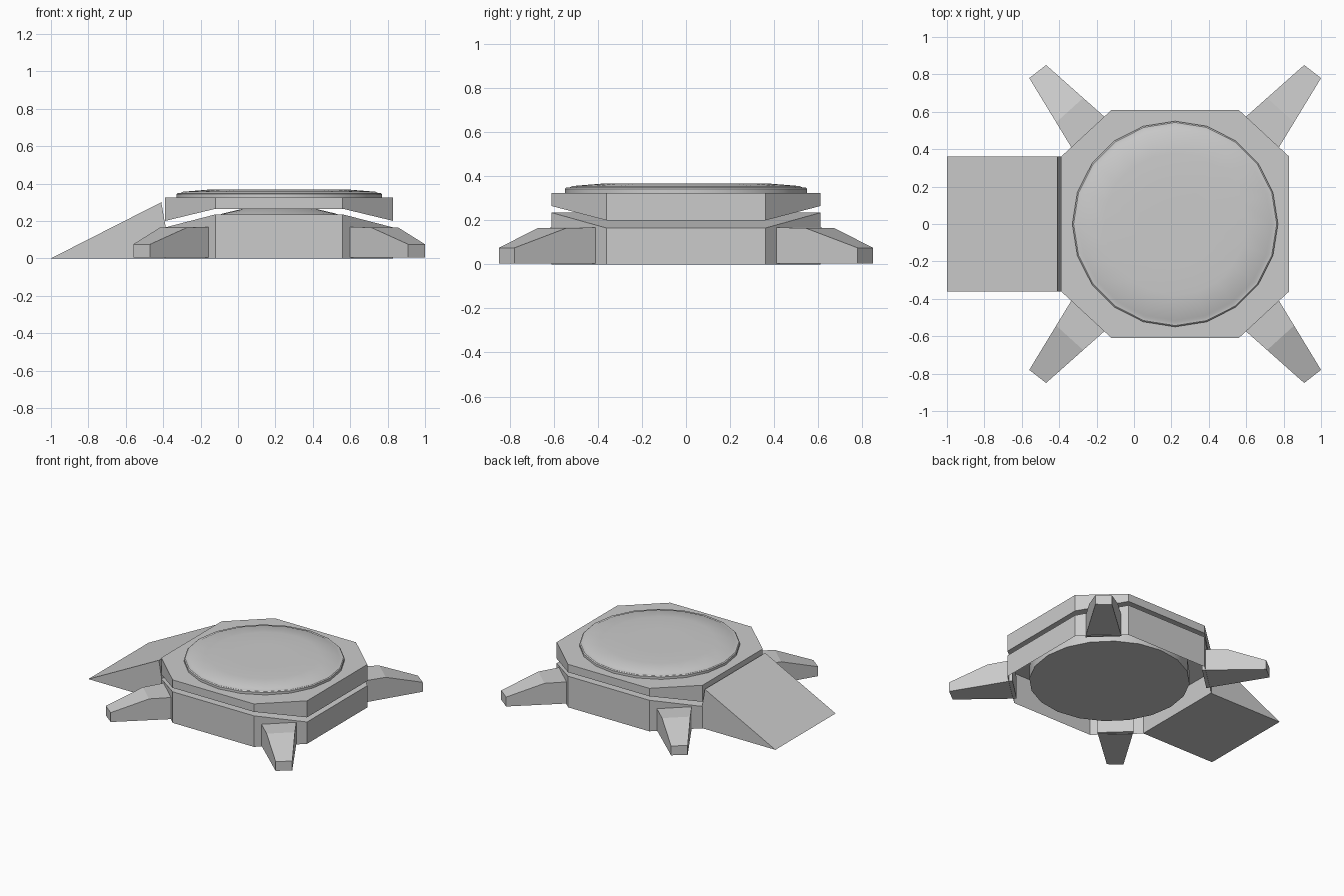
import bpy, bmesh, math
from mathutils import Vector

if "Cube" in bpy.data.objects:
    bpy.data.objects.remove(bpy.data.objects["Cube"])

CX = 0.22  # centre of the platform along x


def make(name, verts, faces, smooth=None):
    me = bpy.data.meshes.new(name)
    me.from_pydata([tuple(v) for v in verts], [], faces)
    bm = bmesh.new()
    bm.from_mesh(me)
    # closed meshes get consistent outward normals
    bmesh.ops.recalc_face_normals(bm, faces=bm.faces)
    bm.to_mesh(me)
    bm.free()
    ob = bpy.data.objects.new(name, me)
    bpy.context.collection.objects.link(ob)
    if smooth:
        bpy.ops.object.select_all(action='DESELECT')
        ob.select_set(True)
        bpy.context.view_layer.objects.active = ob
        bpy.ops.object.shade_smooth_by_angle(angle=math.radians(smooth))
    return ob


def lathe(name, profile, n=20, smooth=20):
    """Revolve (radius, z) points round the platform axis; both ends capped."""
    verts, faces = [], []
    for r, z in profile:
        for i in range(n):
            a = 2 * math.pi * i / n
            verts.append((CX + r * math.cos(a), r * math.sin(a), z))
    for k in range(len(profile) - 1):
        for i in range(n):
            j = (i + 1) % n
            faces.append((k*n + i, k*n + j, (k+1)*n + j, (k+1)*n + i))
    faces.append(tuple(reversed(range(n))))
    faces.append(tuple(range((len(profile) - 1) * n, len(profile) * n)))
    return make(name, verts, faces, smooth)


# Octagon outline: corners 0,1,4,5 on the x sides, 2,3,6,7 on the y sides
OCT = [(0.61, -0.36), (0.61, 0.36), (0.34, 0.61), (-0.34, 0.61),
       (-0.61, 0.36), (-0.61, -0.36), (-0.34, -0.61), (0.34, -0.61)]


def octagon(z_side, z_mid):
    return [(CX + x, y, z_side if abs(x) > 0.5 else z_mid) for x, y in OCT]


def folded(o):
    """Three flat faces covering an octagon folded along y."""
    return [(o, o+1, o+2, o+7), (o+2, o+3, o+6, o+7), (o+3, o+4, o+5, o+6)]


walls = [(i, (i+1) % 8, 8 + (i+1) % 8, 8 + i) for i in range(8)]

# Lower body, open underneath, with a folded top
make("base_body", octagon(0, 0) + octagon(0.165, 0.235), walls + folded(8))

# Upper deck with a folded underside
make("upper_deck", octagon(0.2, 0.265) + octagon(0.325, 0.325),
     walls + folded(0) + [tuple(range(8, 16))])

# Domed core inside the base
lathe("inner_core", [(0.55, 0.03), (0.55, 0.13), (0.45, 0.185), (0.3, 0.24),
                     (0.18, 0.268), (0.05, 0.272)], smooth=35)

# Round pad on the deck
lathe("landing_pad", [(0.55, 0.31), (0.55, 0.343), (0.543, 0.349), (0.527, 0.35),
                      (0.515, 0.356), (0.38, 0.367), (0.2, 0.368), (0.05, 0.368)], smooth=35)

# Boarding ramp wedge
prof = [(-1, 0), (-0.41, 0.3), (-0.393, 0.2), (-0.385, 0.16), (-0.385, 0)]
n = len(prof)
make("ramp", [(x, y, z) for y in (-0.36, 0.36) for x, z in prof],
     [tuple(range(n)), tuple(reversed(range(n, 2*n)))] +
     [(i, (i+1) % n, n + (i+1) % n, n + i) for i in range(n)])

# Four tapered diagonal legs, mirrored in x and y
ROOT = (Vector((0.38, 0.575)), Vector((0.555, 0.41)))
TIP = (Vector((0.69, 0.85)), Vector((0.78, 0.78)))
for sx, ex in ((1, "right"), (-1, "left")):
    for sy, ey in ((-1, "front"), (1, "back")):
        verts = []
        for t, h in ((-0.06, 0.168), (0.36, 0.165), (1, 0.075)):
            a, b = (ROOT[k].lerp(TIP[k], t) for k in (0, 1))
            for p, z in ((a, 0.004), (b, 0.004), (b, h), (a, h)):
                verts.append((CX + sx * p.x, sy * p.y, z))
        faces = [(0, 1, 2, 3), (8, 9, 10, 11)]
        for o in (0, 4):
            faces += [(o+i, o+(i+1) % 4, o+4+(i+1) % 4, o+4+i) for i in range(4)]
        make(f"{ey}_{ex}_leg", verts, faces)
